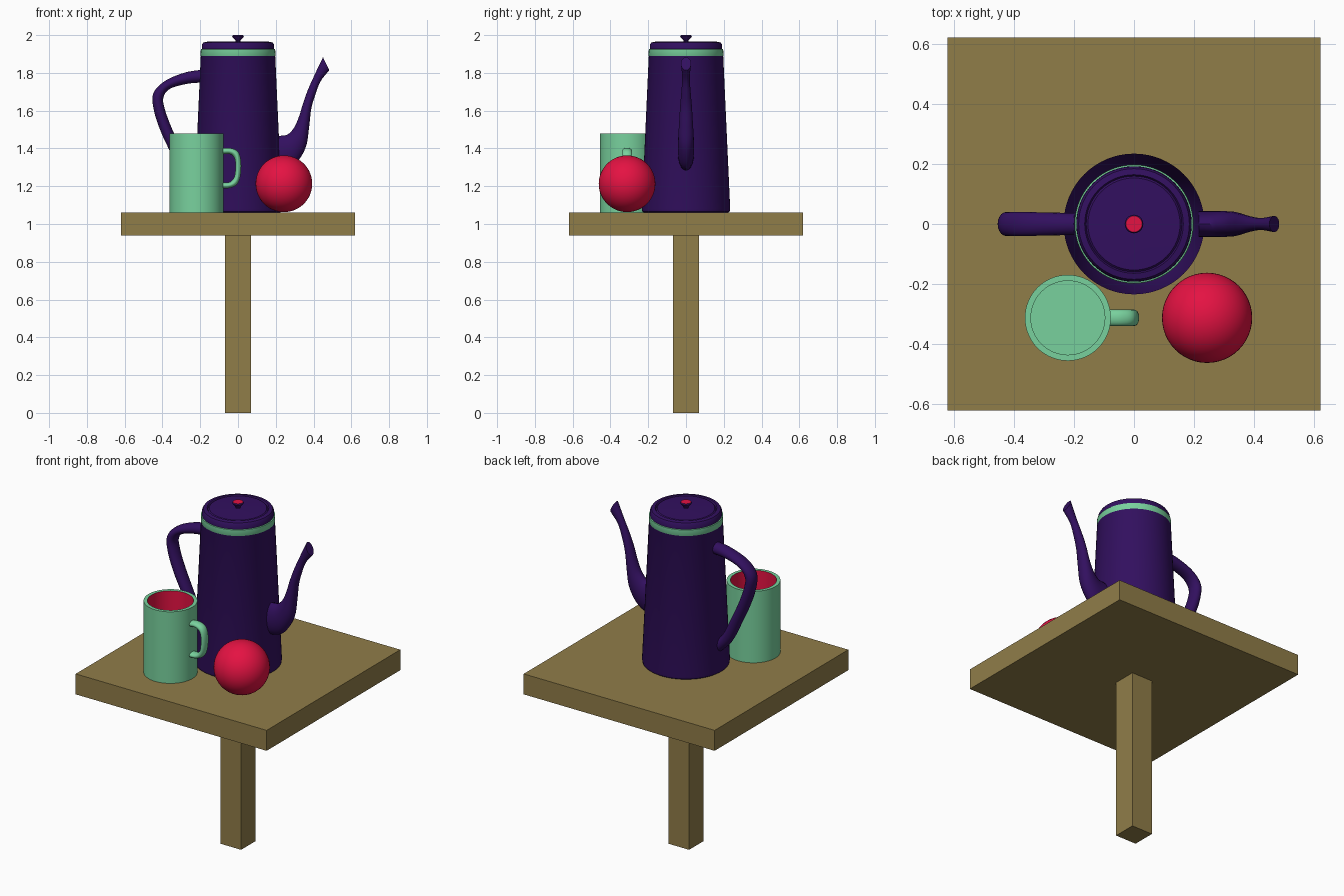
import bpy, bmesh, math
from mathutils import Vector

if "Cube" in bpy.data.objects:
    bpy.data.objects.remove(bpy.data.objects["Cube"])


def mat(name, r, g, b):
    m = bpy.data.materials.new(name)
    m.diffuse_color = (r, g, b, 1)
    m.use_nodes = True
    m.node_tree.nodes["Principled BSDF"].inputs["Base Color"].default_value = m.diffuse_color
    return m


WOOD = mat("wood", 0.28, 0.205, 0.066)
PURPLE = mat("dark_purple", 0.032, 0.005, 0.115)
GREEN = mat("mint_green", 0.19, 0.64, 0.34)
RED = mat("red", 0.78, 0.006, 0.055)


def finish(name, bm, mats, loc=(0, 0, 0)):
    bmesh.ops.recalc_face_normals(bm, faces=bm.faces)
    me = bpy.data.meshes.new(name)
    bm.to_mesh(me)
    bm.free()
    for m in mats:
        me.materials.append(m)
    me.shade_smooth()
    me.set_sharp_from_angle(angle=math.radians(32))
    ob = bpy.data.objects.new(name, me)
    ob.location = loc
    bpy.context.collection.objects.link(ob)
    return ob


def bridge(bm, rings, idx=None):
    for k, (a, b) in enumerate(zip(rings, rings[1:])):
        n = len(a)
        for i in range(n):
            f = bm.faces.new((a[i], a[(i + 1) % n], b[(i + 1) % n], b[i]))
            f.material_index = idx[k] if idx else 0


def box(name, size, loc):
    bm = bmesh.new()
    bmesh.ops.create_cube(bm, size=1)
    bmesh.ops.scale(bm, vec=size, verts=bm.verts)
    return finish(name, bm, [WOOD], loc)


def lathe(name, profile, mats, idx=None, loc=(0, 0, 0), n=64):
    """Revolve (radius, z) points; both ends are capped. idx: one slot per
    band, followed by the slot of the end cap."""
    bm = bmesh.new()
    rings = [[bm.verts.new((r * math.cos(2 * math.pi * i / n),
                            r * math.sin(2 * math.pi * i / n), z))
              for i in range(n)] for r, z in profile]
    bridge(bm, rings, idx)
    bm.faces.new(rings[0])
    cap = bm.faces.new(rings[-1])
    cap.material_index = idx[-1] if idx else 0
    return finish(name, bm, mats, loc)


def loft(name, sections, m, y=0, steps=5, n=20):
    """Oval tube through (x1, z1, x2, z2, half_width) outline sections."""
    s = [Vector(v) for v in sections]
    s = [2 * s[0] - s[1]] + s + [2 * s[-1] - s[-2]]
    fine = []
    for k in range(1, len(s) - 2):
        p0, p1, p2, p3 = s[k - 1:k + 3]
        for j in range(steps):
            t = j / steps
            fine.append(0.5 * (2 * p1 + (p2 - p0) * t
                               + (2 * p0 - 5 * p1 + 4 * p2 - p3) * t ** 2
                               + (3 * p1 - p0 - 3 * p2 + p3) * t ** 3))
    fine.append(s[-2])
    bm = bmesh.new()
    rings = []
    for x1, z1, x2, z2, w in fine:
        ring = []
        for i in range(n):
            a = 2 * math.pi * i / n
            c = (1 + math.cos(a)) / 2
            ring.append(bm.verts.new((x1 + (x2 - x1) * c, w * math.sin(a),
                                      z1 + (z2 - z1) * c)))
        rings.append(ring)
    bridge(bm, rings)
    bm.faces.new(rings[0])
    bm.faces.new(rings[-1])
    return finish(name, bm, [m], (0, y, 0))


# Table
box("table_top", (1.24, 1.24, 0.12), (0, 0, 1.0))
box("table_leg", (0.135, 0.135, 0.94), (0, 0, 0.47))

# Pot body with green band
lathe("pot_body",
      [(0.222, 1.06), (0.231, 1.066), (0.234, 1.08), (0.197, 1.89),
       (0.198, 1.892), (0.197, 1.925), (0.19, 1.927)],
      [PURPLE, GREEN], [0, 0, 0, 1, 1, 1, 0])

# Lid and knob with red cap
lathe("pot_lid",
      [(0.192, 1.924), (0.191, 1.95), (0.184, 1.961), (0.164, 1.965),
       (0.159, 1.957), (0.153, 1.963), (0.03, 1.966)], [PURPLE])
lathe("lid_knob",
      [(0.018, 1.96), (0.012, 1.97), (0.027, 1.987), (0.031, 1.995),
       (0.027, 2.0)], [PURPLE, RED], [0, 0, 0, 0, 1], n=32)

# Spout
loft("pot_spout",
     [(0.18, 1.46, 0.18, 1.28, .043), (0.232, 1.468, 0.262, 1.29, .043),
      (0.265, 1.475, 0.315, 1.33, .043), (0.30, 1.515, 0.360, 1.41, .041),
      (0.325, 1.575, 0.376, 1.51, .036), (0.345, 1.64, 0.388, 1.61, .031),
      (0.37, 1.71, 0.408, 1.68, .025), (0.408, 1.795, 0.437, 1.755, .020),
      (0.45, 1.883, 0.483, 1.814, .027)], PURPLE)

# Pot handle
loft("pot_handle",
     [(-0.18, 1.818, -0.18, 1.75, .036), (-0.28, 1.802, -0.27, 1.742, .038),
      (-0.387, 1.757, -0.36, 1.716, .040), (-0.449, 1.69, -0.395, 1.67, .040),
      (-0.445, 1.60, -0.388, 1.61, .040), (-0.413, 1.50, -0.358, 1.525, .039),
      (-0.37, 1.405, -0.315, 1.43, .037), (-0.295, 1.255, -0.25, 1.30, .033),
      (-0.20, 1.16, -0.20, 1.24, .032)], PURPLE)

# Mug with red inside wall
lathe("mug",
      [(0.143, 1.06), (0.143, 1.48), (0.123, 1.48), (0.123, 1.085)],
      [GREEN, RED], [0, 0, 1, 0], loc=(-0.22, -0.312, 0))
loft("mug_handle",
     [(-0.09, 1.402, -0.09, 1.368, .027), (-0.04, 1.402, -0.045, 1.37, .027),
      (0.0, 1.383, -0.023, 1.355, .027), (0.016, 1.335, -0.014, 1.325, .027),
      (0.014, 1.26, -0.016, 1.265, .027), (-0.005, 1.21, -0.028, 1.235, .027),
      (-0.045, 1.19, -0.05, 1.22, .027), (-0.09, 1.188, -0.09, 1.22, .027)],
     GREEN, y=-0.312)

# Ball
bm = bmesh.new()
bmesh.ops.create_uvsphere(bm, u_segments=48, v_segments=24, radius=0.15)
finish("ball", bm, [RED], (0.243, -0.312, 1.213))
